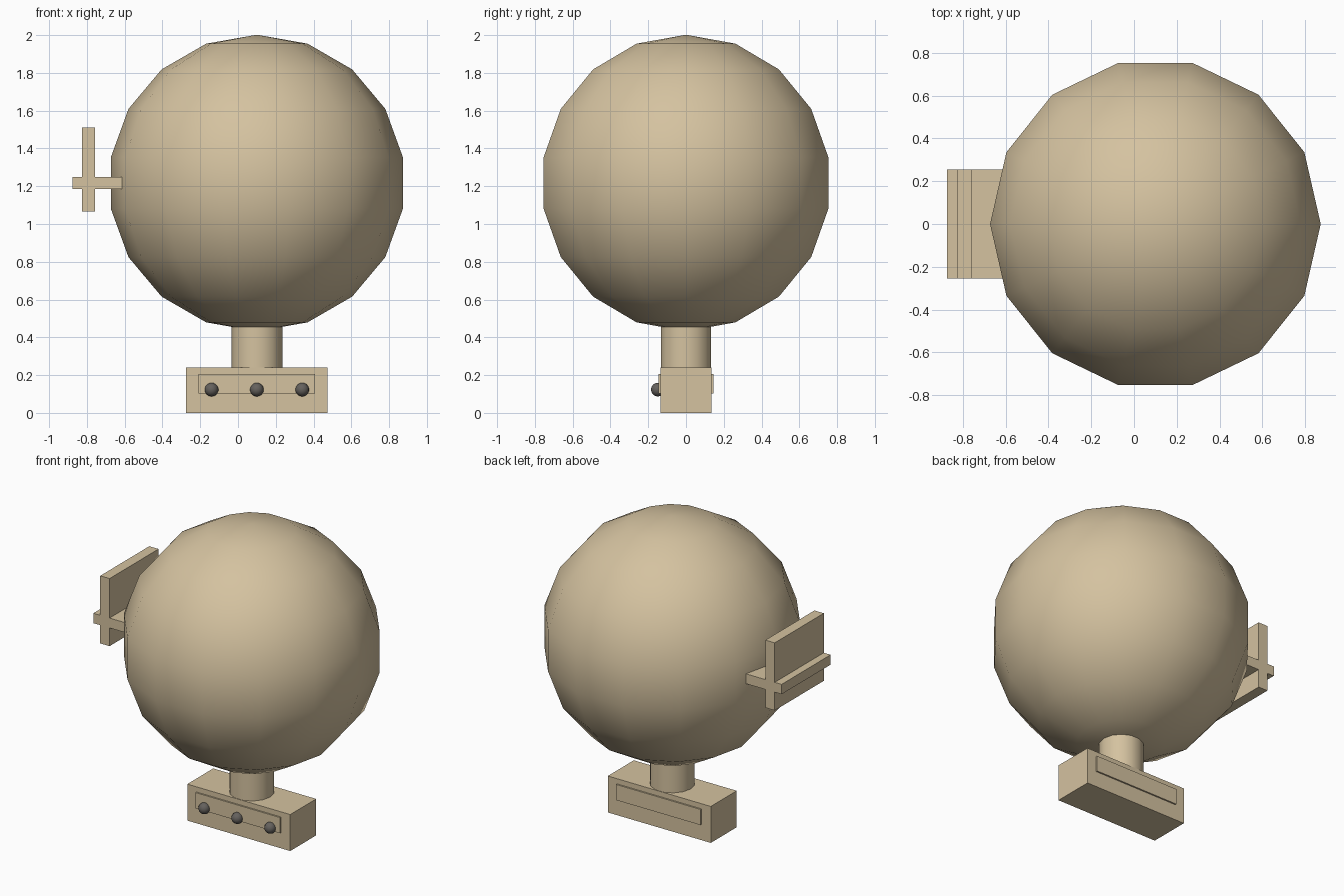
import bpy, math

if "Cube" in bpy.data.objects:
    bpy.data.objects.remove(bpy.data.objects["Cube"])

AXIS_X = 0.10  # centre line of globe, neck and base


def material(name, rgb):
    m = bpy.data.materials.new(name)
    m.diffuse_color = (*rgb, 1)
    m.use_nodes = True
    m.node_tree.nodes["Principled BSDF"].inputs["Base Color"].default_value = m.diffuse_color
    return m


TAN = material("tan", (0.66, 0.54, 0.35))
DARK = material("dark_metal", (0.13, 0.12, 0.11))


def make(name, verts, faces, mat, smooth=False):
    me = bpy.data.meshes.new(name)
    me.from_pydata(verts, [], faces)
    me.materials.append(mat)
    ob = bpy.data.objects.new(name, me)
    bpy.context.collection.objects.link(ob)
    if smooth:
        me.shade_smooth()
    return ob


def box(name, lo, hi, mat=TAN):
    v = [(x, y, z) for x in (lo[0], hi[0]) for y in (lo[1], hi[1]) for z in (lo[2], hi[2])]
    f = [(0, 1, 3, 2), (4, 6, 7, 5), (0, 4, 5, 1), (2, 3, 7, 6), (0, 2, 6, 4), (1, 5, 7, 3)]
    return make(name, v, f, mat)


def globe(name, centre, r, segs, rings, mat):
    cx, cy, cz = centre
    verts = [(cx, cy, cz + r)]
    for i in range(1, rings):
        a = math.pi * i / rings
        for j in range(segs):
            t = 2 * math.pi * j / segs
            verts.append((cx + r * math.sin(a) * math.cos(t),
                          cy + r * math.sin(a) * math.sin(t), cz + r * math.cos(a)))
    verts.append((cx, cy, cz - r))
    last, base = len(verts) - 1, 1 + (rings - 2) * segs
    faces = []
    for j in range(segs):
        k = (j + 1) % segs
        faces.append((0, 1 + j, 1 + k))
        faces.append((last, base + k, base + j))
        for i in range(rings - 2):
            a, b = 1 + i * segs, 1 + (i + 1) * segs
            faces.append((a + j, b + j, b + k, a + k))
    return make(name, verts, faces, mat, smooth=True)


def cylinder(name, r, z0, z1, segs=14):
    ring = [(AXIS_X + r * math.cos(2 * math.pi * j / segs),
             r * math.sin(2 * math.pi * j / segs)) for j in range(segs)]
    verts = [(x, y, z) for z in (z0, z1) for x, y in ring]
    faces = [(j, (j + 1) % segs, (j + 1) % segs + segs, j + segs) for j in range(segs)]
    faces += [tuple(reversed(range(segs))), tuple(range(segs, 2 * segs))]
    ob = make(name, verts, faces, TAN)
    bpy.ops.object.select_all(action='DESELECT')
    ob.select_set(True)
    bpy.context.view_layer.objects.active = ob
    bpy.ops.object.shade_smooth_by_angle(angle=math.radians(40))
    return ob


# Large globe
globe("globe", (AXIS_X, 0, 1.217), 0.785, 14, 9, TAN)

# Two-part neck
cylinder("lower_neck", 0.135, 0.22, 0.33)
cylinder("upper_neck", 0.135, 0.33, 0.50)

# Base block with a raised panel front and back
box("base", (AXIS_X - 0.375, -0.135, 0), (AXIS_X + 0.375, 0.135, 0.24))
box("base_panel", (AXIS_X - 0.308, -0.145, 0.103), (AXIS_X + 0.308, 0.145, 0.206))

# Three knobs on the front panel
for i, dx in enumerate((-0.24, 0, 0.24)):
    globe(f"knob_{i + 1}", (AXIS_X + dx, -0.15, 0.123), 0.036, 14, 9, DARK)

# Side bracket: shelf running into the globe, upright plate across it
box("bracket_shelf", (-0.875, -0.255, 1.185), (-0.56, 0.255, 1.25))
box("bracket_plate", (-0.825, -0.255, 1.065), (-0.757, 0.255, 1.51))
